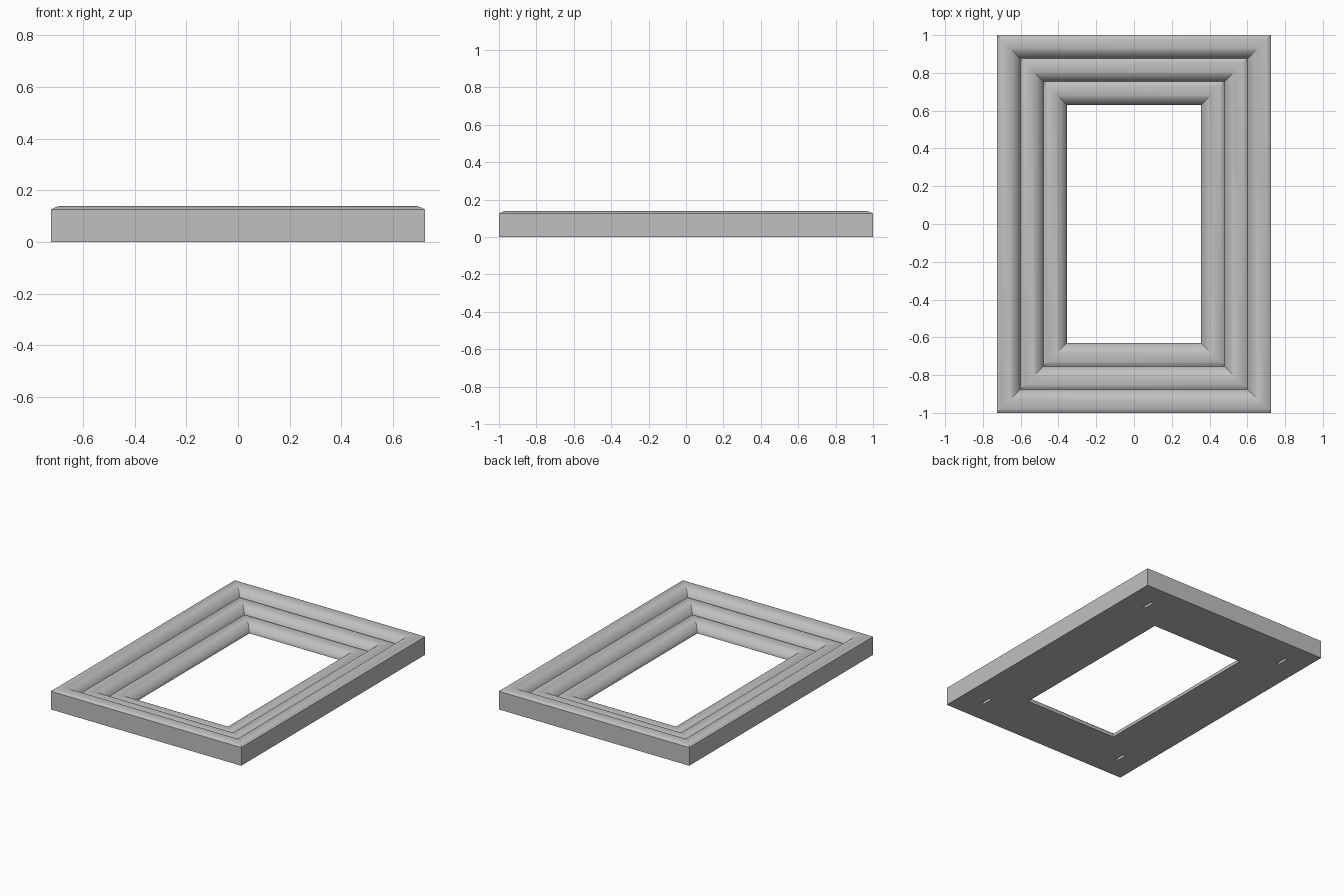
import bpy, bmesh
from math import sin, cos, radians, atan2, hypot

cube = bpy.data.objects.get("Cube")
if cube:
    bpy.data.objects.remove(cube, do_unlink=True)

HALF_X, HALF_Y = 0.725, 1.0     # outer half sizes
BEADS, STEPS = 3, 12            # rounded mouldings, segments in each
TOP, LIP, WIDTH = 0.125, 0.01, 0.37
ARC = radians(52)               # half angle of each bead's arc

grey = bpy.data.materials.new("frame_grey")
grey.use_nodes = True
colour = (0.53, 0.53, 0.53, 1)
grey.diffuse_color = colour
grey.node_tree.nodes["Principled BSDF"].inputs["Base Color"].default_value = colour


def moulding_profile():
    """Closed section as (inset, height): outer wall, stepped beads, inner lip."""
    run, drop = WIDTH / BEADS, (TOP - LIP) / BEADS
    tilt = atan2(drop, run)
    radius = hypot(run, drop) / 2 / sin(ARC)
    points = [(0, 0), (0, TOP)]
    for bead in range(BEADS):
        x0, z0 = bead * run, TOP - bead * drop
        start = tilt - ARC
        for i in range(1, STEPS + 1):
            a = start + 2 * ARC * i / STEPS
            points.append((x0 + radius * (sin(a) - sin(start)),
                           z0 + radius * (cos(a) - cos(start))))
    return points + [(WIDTH, 0)]


def add_object(name, bm):
    bmesh.ops.recalc_face_normals(bm, faces=bm.faces)
    mesh = bpy.data.meshes.new(name)
    bm.to_mesh(mesh)
    bm.free()
    mesh.materials.append(grey)
    obj = bpy.data.objects.new(name, mesh)
    bpy.context.collection.objects.link(obj)
    return obj


# Mitred frame: the section swept around the rectangle
bm = bmesh.new()
corners = [(-1, -1), (1, -1), (1, 1), (-1, 1)]
rings = [[bm.verts.new((sx * (HALF_X - d), sy * (HALF_Y - d), z))
          for sx, sy in corners] for d, z in moulding_profile()]
for n, ring in enumerate(rings):
    following = rings[(n + 1) % len(rings)]
    for i in range(4):
        j = (i + 1) % 4
        bm.faces.new((ring[i], ring[j], following[j], following[i]))
frame = add_object("picture_frame", bm)

# Hanging slots in the underside, one near each corner
bm = bmesh.new()
for sx, sy in corners:
    slot = bmesh.ops.create_cube(bm, size=1)["verts"]
    bmesh.ops.scale(bm, vec=(0.02, 0.08, 0.08), verts=slot)
    bmesh.ops.translate(bm, vec=(sx * 0.56, sy * 0.805, 0), verts=slot)
cutter = add_object("slot_cutter", bm)
cutter.hide_render = True

cut = frame.modifiers.new("hanging_slots", "BOOLEAN")
cut.operation = "DIFFERENCE"
cut.solver = "EXACT"
cut.object = cutter

bpy.ops.object.select_all(action="DESELECT")
frame.select_set(True)
bpy.context.view_layer.objects.active = frame
bpy.ops.object.modifier_apply(modifier=cut.name)
bpy.data.objects.remove(cutter, do_unlink=True)
bpy.ops.object.shade_smooth_by_angle(angle=radians(30))
